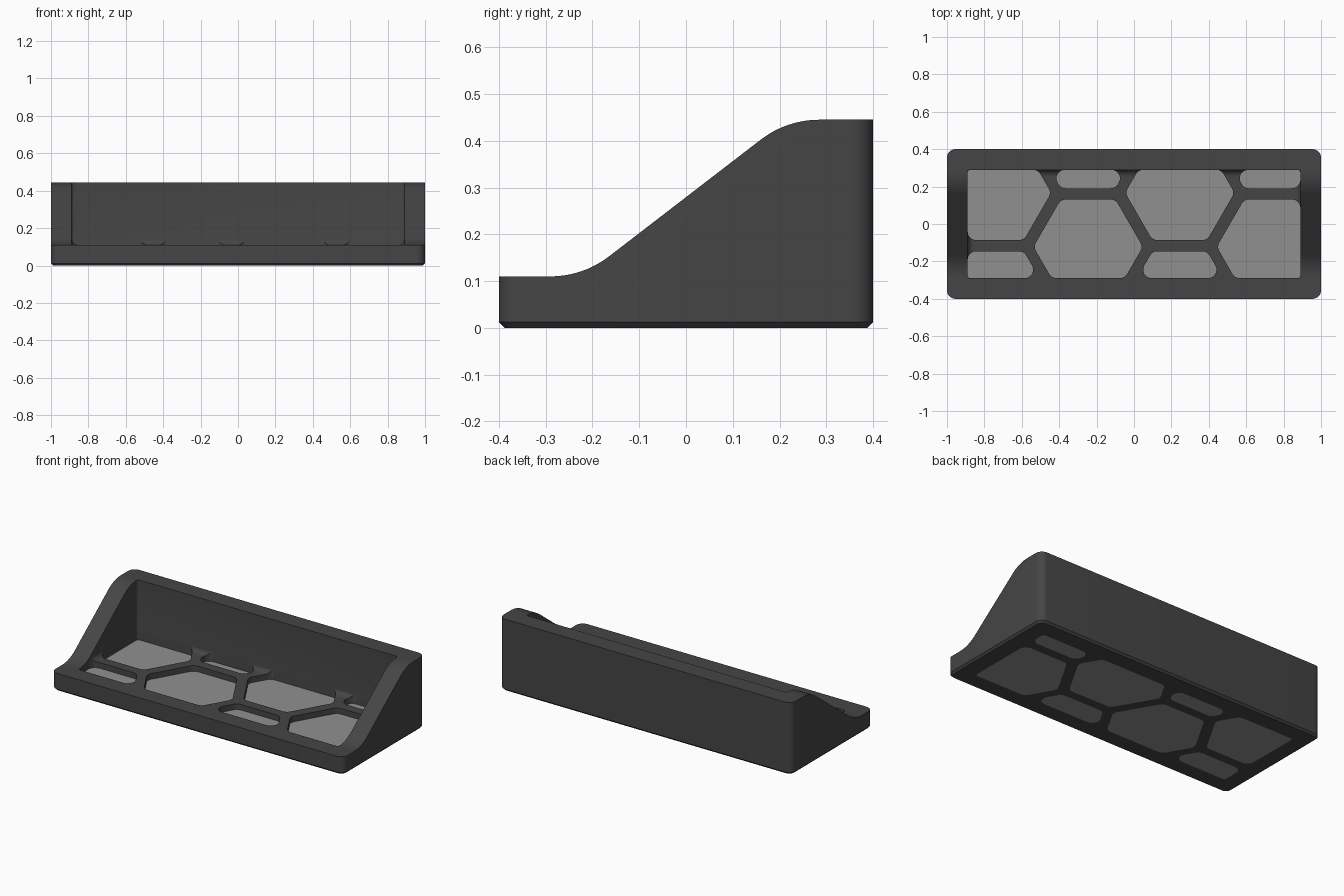
import bpy, bmesh, math

if "Cube" in bpy.data.objects:
    bpy.data.objects.remove(bpy.data.objects["Cube"])

FLOOR, TOP = 0.11, 0.445      # tray floor / back wall heights
IX, IY = 0.89, 0.29           # inner half sizes of the tray
PLATE_TOP = 0.075


def material(name, value):
    m = bpy.data.materials.new(name)
    m.diffuse_color = (value, value, value, 1)
    m.use_nodes = True
    m.node_tree.nodes["Principled BSDF"].inputs["Base Color"].default_value = m.diffuse_color
    return m


dark = material("dark_grey", 0.06)
light = material("light_grey", 0.28)


def loft(name, rings, mat):
    """Closed solid from a stack of equal-length point rings."""
    bm = bmesh.new()
    rows = [[bm.verts.new(p) for p in ring] for ring in rings]
    n = len(rows[0])
    for a, b in zip(rows, rows[1:]):
        for i in range(n):
            j = (i + 1) % n
            bm.faces.new((a[i], a[j], b[j], b[i]))
    bm.faces.new(rows[0][::-1])
    bm.faces.new(rows[-1])
    bmesh.ops.recalc_face_normals(bm, faces=bm.faces)
    me = bpy.data.meshes.new(name)
    bm.to_mesh(me)
    bm.free()
    ob = bpy.data.objects.new(name, me)
    me.materials.append(mat)
    bpy.context.collection.objects.link(ob)
    return ob


def rounded_rect(x0, x1, y0, y1, r, z, seg=8):
    pts = []
    for k, (cx, cy) in enumerate([(x1 - r, y1 - r), (x0 + r, y1 - r),
                                  (x0 + r, y0 + r), (x1 - r, y0 + r)]):
        for i in range(seg + 1):
            a = math.pi / 2 * (k + i / seg)
            pts.append((cx + r * math.cos(a), cy + r * math.sin(a), z))
    return pts


def boolean(target, cutter, op):
    bpy.context.view_layer.objects.active = target
    mod = target.modifiers.new("cut", 'BOOLEAN')
    mod.operation, mod.object, mod.solver = op, cutter, 'EXACT'
    bpy.ops.object.modifier_apply(modifier=mod.name)
    bpy.data.objects.remove(cutter)


# Body: rounded block with a chamfered base
body = loft("tray_body", [rounded_rect(-1 + d, 1 - d, -0.4 + d, 0.4 - d, 0.045 - d, z)
                          for d, z in [(0.012, 0), (0, 0.012), (0, 0.6)]], dark)

# Side profile: low lip, S-shaped ramp, high back
slope, R = math.radians(37.5), 0.205
arc = [slope * i / 12 for i in range(13)]
profile = [(-0.6, -0.1), (-0.6, FLOOR)]
profile += [(-0.29 + R * math.sin(a), FLOOR + R * (1 - math.cos(a))) for a in arc]
profile += [(0.285 - R * math.sin(a), TOP - R * (1 - math.cos(a))) for a in arc[::-1]]
profile += [(0.6, TOP), (0.6, -0.1)]
boolean(body, loft("profile_cutter", [[(x, y, z) for y, z in profile] for x in (-1.2, 1.2)], dark),
        'INTERSECT')

# Cavity: open at the front, filleted where the walls meet the floor
F = 0.035
levels = [(F * (1 - math.sin(a)), FLOOR + F * (1 - math.cos(a)))
          for a in [math.pi / 2 * i / 6 for i in range(7)]] + [(0, 1)]
boolean(body, loft("cavity_cutter", [rounded_rect(-IX + d, IX - d, -0.7, IY - d, 0.015, z, 4)
                                     for d, z in levels], dark), 'DIFFERENCE')


def clip(poly, axis, sign, limit):
    """Keep the part of a convex polygon where sign * p[axis] <= limit."""
    out = []
    for p, q in zip(poly, poly[1:] + poly[:1]):
        dp, dq = sign * p[axis] - limit, sign * q[axis] - limit
        if dp <= 0:
            out.append(p)
        if dp * dq < 0:
            t = dp / (dp - dq)
            out.append((p[0] + t * (q[0] - p[0]), p[1] + t * (q[1] - p[1])))
    return out


def cell_outline(cx, cy, r=0.045, apothem=0.253, seg=6):
    """Hexagon limited to the tray floor, with rounded corners."""
    c = (apothem - r) / math.cos(math.pi / 6)
    poly = [(cx + c * math.cos(k * math.pi / 3), cy + c * math.sin(k * math.pi / 3))
            for k in range(6)]
    lx, ly = IX - 0.0005 - r, IY - 0.0005 - r
    for axis, limit in ((0, lx), (1, ly)):
        for sign in (1, -1):
            poly = clip(poly, axis, sign, limit)
    out, n = [], len(poly)
    for i, (x, y) in enumerate(poly):
        px, py = poly[i - 1]
        qx, qy = poly[(i + 1) % n]
        a0 = math.atan2(y - py, x - px) - math.pi / 2
        a1 = math.atan2(qy - y, qx - x) - math.pi / 2
        turn = (a1 - a0) % (2 * math.pi)
        rad = r
        if abs(abs(x) - lx) < 1e-5 and abs(abs(y) - ly) < 1e-5:   # tight tray corners
            rad = 0.015
            x += math.copysign(r - rad, x)
            y += math.copysign(r - rad, y)
        for k in range(seg + 1):
            a = a0 + turn * k / seg
            out.append((x + rad * math.cos(a), y + rad * math.sin(a)))
    return out


# Honeycomb openings and the pale plates filling them
number = 0
for col in range(4):
    x = -0.735 + 0.49 * col
    for y in ((0.167, -0.399) if col % 2 == 0 else (-0.122, 0.444)):
        number += 1
        outline = cell_outline(x, y)
        boolean(body, loft("cell_cutter", [[(px, py, z) for px, py in outline]
                                           for z in (-0.1, 0.2)], dark), 'DIFFERENCE')
        loft(f"cell_plate_{number}", [[(px, py, z) for px, py in outline]
                                      for z in (0, PLATE_TOP)], light)

# Smooth the rounded areas, keep the edges sharp
for ob in list(bpy.context.collection.objects):
    bpy.ops.object.select_all(action='DESELECT')
    ob.select_set(True)
    bpy.context.view_layer.objects.active = ob
    bpy.ops.object.shade_smooth_by_angle(angle=math.radians(30))
